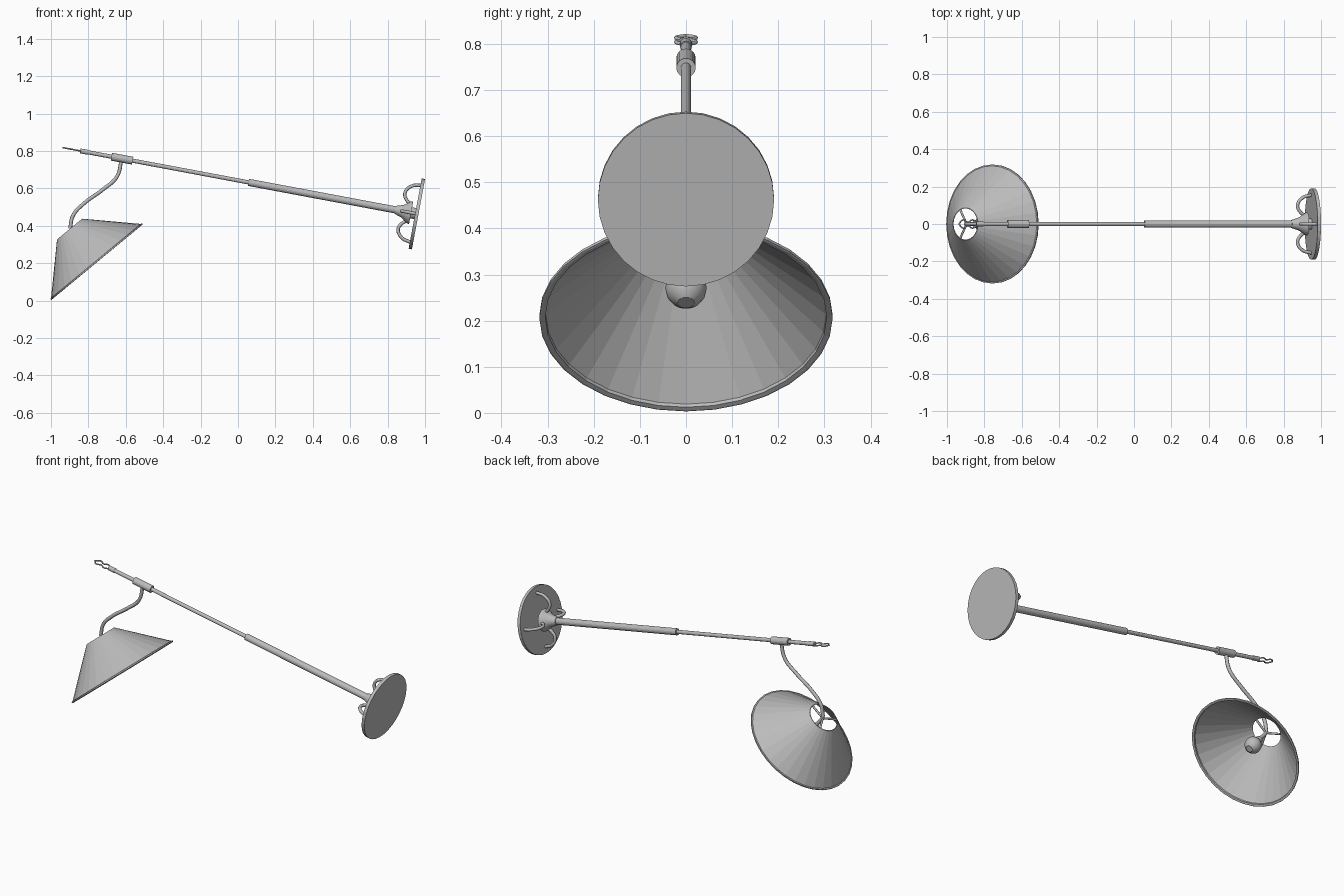
import bpy, bmesh, math
from mathutils import Vector, Matrix

cube = bpy.data.objects.get("Cube")
if cube:
    bpy.data.objects.remove(cube)

metal = bpy.data.materials.new("grey metal")
metal.use_nodes = True
GREY = (0.5, 0.5, 0.5, 1)
metal.diffuse_color = GREY
metal.node_tree.nodes["Principled BSDF"].inputs["Base Color"].default_value = GREY


def frame(origin, axis):
    """Local frame with z along axis and y kept along world y."""
    z = Vector(axis).normalized()
    y = Vector((0, 1, 0))
    m = Matrix((y.cross(z), y, z)).transposed().to_4x4()
    return Matrix.Translation(origin) @ m


def lathe(name, profile, place, sides=32, closed=False, smooth=False):
    """Spin (radius, height) points around local z; open profiles get end caps."""
    bm = bmesh.new()
    rings = []
    for r, h in profile:
        turns = [2 * math.pi * i / sides for i in range(sides)]
        rings.append([bm.verts.new((r * math.cos(t), r * math.sin(t), h)) for t in turns])
    pairs = list(zip(rings, rings[1:]))
    if closed:
        pairs.append((rings[-1], rings[0]))
    else:
        bm.faces.new(rings[0])
        bm.faces.new(rings[-1])
    for a, b in pairs:
        for i in range(sides):
            j = (i + 1) % sides
            bm.faces.new((a[i], a[j], b[j], b[i]))
    bmesh.ops.recalc_face_normals(bm, faces=bm.faces)
    for f in bm.faces:
        f.smooth = smooth and len(f.verts) == 4
    mesh = bpy.data.meshes.new(name)
    bm.to_mesh(mesh)
    bm.free()
    mesh.materials.append(metal)
    obj = bpy.data.objects.new(name, mesh)
    obj.matrix_world = place
    bpy.context.collection.objects.link(obj)
    return obj


def wire(name, points, radius, place=Matrix()):
    """Round wire running smoothly through the points."""
    curve = bpy.data.curves.new(name, "CURVE")
    curve.dimensions = "3D"
    curve.bevel_depth = radius
    curve.bevel_resolution = 2
    curve.resolution_u = 6
    curve.use_fill_caps = True
    spline = curve.splines.new("BEZIER")
    spline.bezier_points.add(len(points) - 1)
    for bp, p in zip(spline.bezier_points, points):
        bp.co = p
        bp.handle_left_type = bp.handle_right_type = "AUTO"
    curve.materials.append(metal)
    obj = bpy.data.objects.new(name, curve)
    obj.matrix_world = place
    bpy.context.collection.objects.link(obj)


# Arm frame: origin on the wall plate face, z running up the arm
arm = frame((0.965, 0, 0.462), (-0.983, 0, 0.184))


def tube(name, start, end, radius, sides=16):
    lathe(name, [(radius, start), (radius, end)], arm, sides)


# Wall plate and mounting cone
lathe("wall_plate", [(0.191, 0), (0.191, 0.018)], arm)
lathe("mount_cone", [(0.062, 0.04), (0.06, 0.05), (0.035, 0.085), (0.022, 0.125)], arm)
tube("mount_core", 0.018, 0.04, 0.03)

# Four arched brackets joining cone and plate
arch = [(0.04, 0, 0.045), (0.065, 0, 0.078), (0.1, 0, 0.092), (0.14, 0, 0.065), (0.155, 0, 0.015)]
for i in range(4):
    wire(f"bracket_{i + 1}", arch, 0.009, arm @ Matrix.Rotation(i * math.pi / 2, 4, "Z"))

# Telescopic arm, sliding collar and tip
tube("outer_tube", 0.11, 0.925, 0.019)
tube("inner_tube", 0.9, 1.84, 0.011)
tube("collar", 1.555, 1.67, 0.021)
tube("tip_sleeve", 1.80, 1.84, 0.013)

# Wavy wire loop at the tip
for side, sign in (("left", 1), ("right", -1)):
    loop = [(0, sign * y, z) for y, z in
            ((0.004, 1.83), (0.022, 1.86), (0.01, 1.885), (0.022, 1.91), (0, 1.935))]
    wire(f"tip_loop_{side}", loop, 0.004, arm)

# Hanging cable
wire("cable", [(x, 0, z) for x, z in
     ((-0.622, 0.76), (-0.647, 0.663), (-0.722, 0.594), (-0.824, 0.519),
      (-0.882, 0.455), (-0.898, 0.385))], 0.01)

# Conical shade with a rolled lower rim, open at both ends
shade = frame((-0.754, 0, 0.205), (-0.637, 0, 0.771))
lathe("lamp_shade", [(0.087, 0.23), (0.311, 0.009), (0.318, 0.008), (0.318, 0.001),
      (0.314, 0), (0.305, 0.002), (0.304, 0.01), (0.083, 0.23)], shade, closed=True)

# Spider bars, stem, socket and bulb
for i in range(3):
    t = i * 2 * math.pi / 3
    wire(f"spider_bar_{i + 1}", [(0, 0, 0.222), (0.086 * math.cos(t), 0.086 * math.sin(t), 0.222)],
         0.006, shade)
lathe("bulb_stem", [(0.01, 0.12), (0.01, 0.23)], shade, 12)
lathe("bulb_socket", [(0.02, 0.11), (0.02, 0.15)], shade, 16)
globe = [(0.045 * math.sin(a), 0.085 - 0.045 * math.cos(a))
         for a in (math.radians(d) for d in range(24, 157, 22))]
lathe("bulb", globe, shade, 24, smooth=True)
